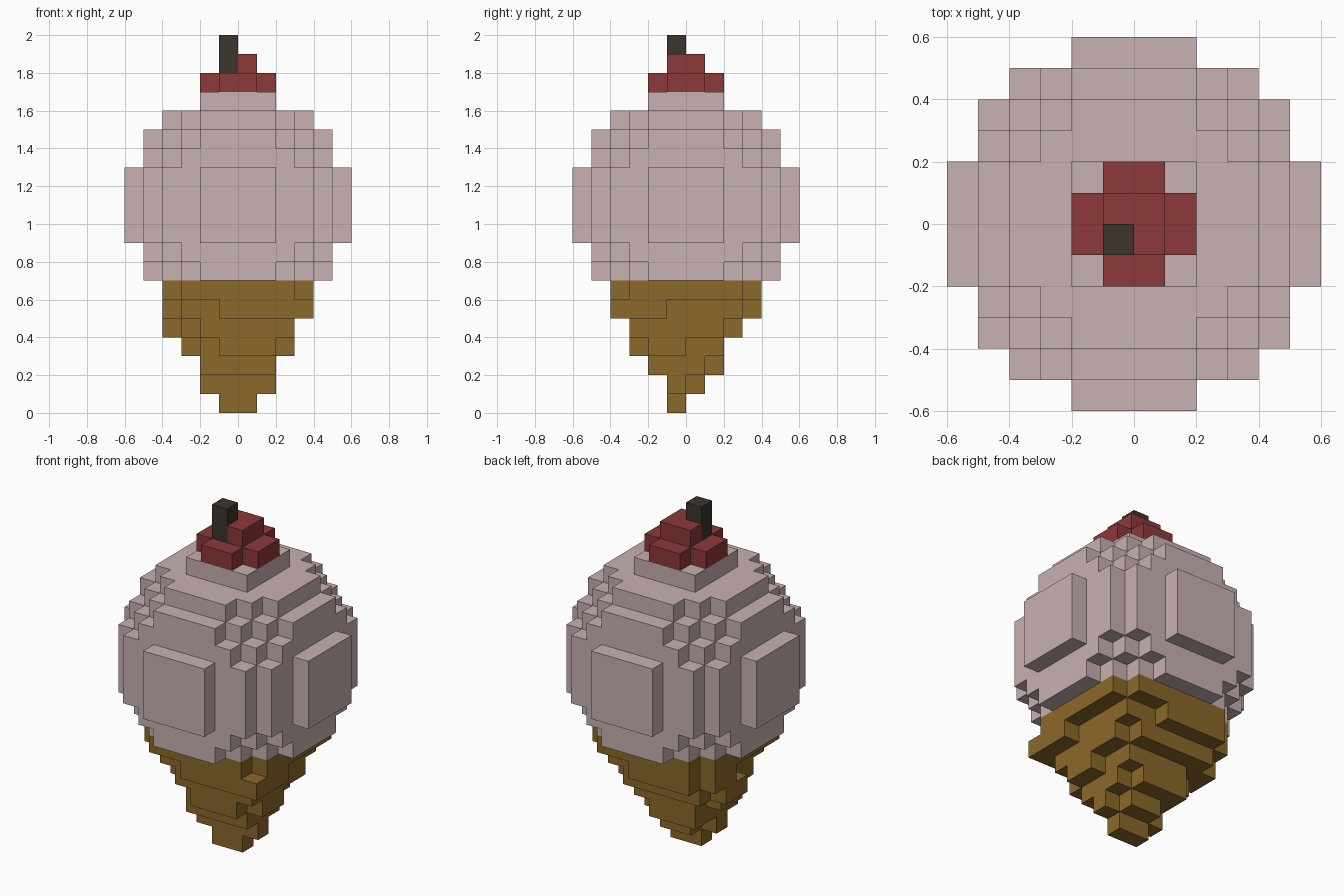
import bpy, bmesh
from mathutils import Vector

if "Cube" in bpy.data.objects:
    bpy.data.objects.remove(bpy.data.objects["Cube"])

S = 0.1  # edge length of one block


def material(name, rgb):
    m = bpy.data.materials.new(name)
    m.diffuse_color = (*rgb, 1.0)
    m.use_nodes = True
    m.node_tree.nodes["Principled BSDF"].inputs["Base Color"].default_value = m.diffuse_color
    return m


def box(x0, x1, y0, y1, z0, z1):
    return {(x, y, z) for x in range(x0, x1) for y in range(y0, y1) for z in range(z0, z1)}


def layer(z, *rects):
    cells = set()
    for r in rects:
        cells |= box(*r, z, z + 1)
    return cells


# Waffle cone: stacked layers with a twisting stepped edge
cone = (
    layer(6, (-4, 4, -3, 3), (-3, 3, -4, 4))
    | layer(5, (-3, 3, -3, 3), (-1, 4, -4, -1), (-4, 1, 1, 3), (-3, 1, 1, 4))
    | layer(4, (-2, 3, -3, 2), (-3, 2, -2, 3), (-4, -3, 0, 2))
    | layer(3, (-2, 2, -2, 2), (-1, 2, -3, -2), (2, 3, -2, 0), (-3, -2, -1, 1))
    | layer(2, (-2, 2, -2, 1), (-2, 1, 1, 2))
    | layer(1, (-2, 2, -1, 0), (-1, 1, 0, 1))
    | layer(0, (-1, 1, -1, 0))
)

# Scoop: block sphere of radius 6 centred at z = 1.1, above the cone
scoop = {
    (x, y, z) for x, y, z in box(-6, 6, -6, 6, 7, 17)
    if (x + 0.5) ** 2 + (y + 0.5) ** 2 + (z - 10.5) ** 2 < 36
}

# Stem and cherry
stem = box(-1, 0, -1, 0, 18, 20)
cherry = layer(17, (-2, 2, -1, 1), (-1, 1, -2, 2)) | (layer(18, (-1, 1, -1, 1)) - stem)

solid = cone | scoop | cherry | stem


def block_object(name, cells, mat):
    """Outer skin of a set of blocks."""
    bm = bmesh.new()
    verts = {}

    def vert(p):
        key = tuple(p)
        if key not in verts:
            verts[key] = bm.verts.new([c * S for c in key])
        return verts[key]

    for cell in sorted(cells):
        for axis in range(3):
            for side in (0, 1):
                n = list(cell)
                n[axis] += 1 if side else -1
                if tuple(n) in solid:
                    continue
                u, v = (axis + 1) % 3, (axis + 2) % 3
                corners = []
                for du, dv in ((0, 0), (1, 0), (1, 1), (0, 1)):
                    p = list(cell)
                    p[axis] += side
                    p[u] += du
                    p[v] += dv
                    corners.append(vert(p))
                bm.faces.new(corners if side else corners[::-1])
    mesh = bpy.data.meshes.new(name)
    bm.to_mesh(mesh)
    bm.free()
    mesh.materials.append(mat)
    ob = bpy.data.objects.new(name, mesh)
    bpy.context.collection.objects.link(ob)
    return ob


block_object("waffle_cone", cone, material("waffle brown", (0.258, 0.138, 0.023)))
block_object("ice_cream_scoop", scoop, material("pale pink", (0.578, 0.440, 0.448)))
block_object("cherry", cherry, material("cherry red", (0.270, 0.040, 0.043)))
block_object("cherry_stem", stem, material("dark stem", (0.045, 0.036, 0.028)))
